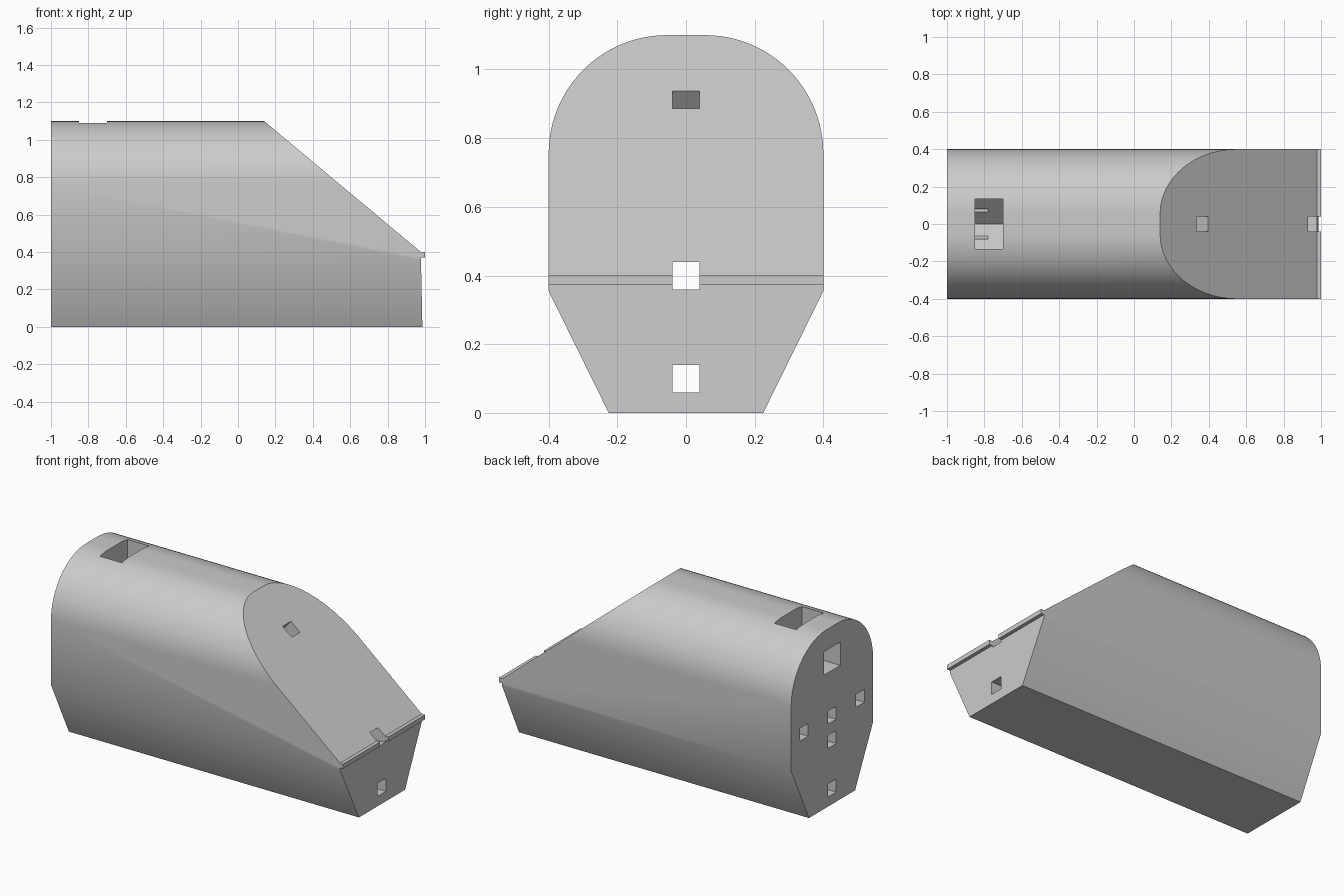
import bpy
import bmesh
from math import cos, sin, pi, atan2
from mathutils import Matrix, Vector

if "Cube" in bpy.data.objects:
    bpy.data.objects.remove(bpy.data.objects["Cube"])

grey = bpy.data.materials.new("plain_grey")
grey.use_nodes = True
grey.diffuse_color = (0.6, 0.6, 0.6, 1)
grey.node_tree.nodes["Principled BSDF"].inputs["Base Color"].default_value = (0.6, 0.6, 0.6, 1)


def prism(name, points, axis, lo, hi):
    """Extrude a 2D outline along x (outline in y, z) or along y (outline in x, z)."""
    bm = bmesh.new()
    verts = [bm.verts.new((lo, a, b) if axis == "x" else (a, lo, b)) for a, b in points]
    face = bm.faces.new(verts)
    new = bmesh.ops.extrude_face_region(bm, geom=[face])["geom"]
    shift = Vector((hi - lo, 0, 0)) if axis == "x" else Vector((0, hi - lo, 0))
    bmesh.ops.translate(bm, vec=shift, verts=[v for v in new if isinstance(v, bmesh.types.BMVert)])
    bmesh.ops.recalc_face_normals(bm, faces=bm.faces)
    mesh = bpy.data.meshes.new(name)
    bm.to_mesh(mesh)
    bm.free()
    mesh.materials.append(grey)
    obj = bpy.data.objects.new(name, mesh)
    bpy.context.collection.objects.link(obj)
    return obj


def combine(target, tool, operation):
    """Apply a boolean to the target and discard the tool."""
    tool.hide_render = True
    mod = target.modifiers.new("cut", "BOOLEAN")
    mod.operation, mod.object, mod.solver = operation, tool, "EXACT"
    bpy.context.view_layer.objects.active = target
    bpy.ops.object.modifier_apply(modifier=mod.name)
    bpy.data.objects.remove(tool)


def bore(y, z, half_w, half_h, lo, hi):
    pts = [(y - half_w, z - half_h), (y + half_w, z - half_h),
           (y + half_w, z + half_h), (y - half_w, z + half_h)]
    return prism("bore", pts, "x", lo, hi)


# Body: arched cross-section with a tapered keel
radius, steps = 0.345, 24
half = [(0.225, 0), (0.4, 0.355)]
half += [(0.055 + radius * cos(i * pi / 2 / steps), 0.755 + radius * sin(i * pi / 2 / steps))
         for i in range(steps + 1)]
body = prism("body", half + [(-y, z) for y, z in reversed(half)], "x", -1, 1.1)

# Side profile: sloped nose ending in a small lip
side = [(-1.2, -0.1), (0.988, -0.1), (0.978, 0.372), (1, 0.372),
        (1, 0.4), (0.978, 0.4), (0.02, 1.2), (-1.2, 1.2)]
combine(body, prism("side_profile", side, "y", -0.6, 0.6), "INTERSECT")

# Roof pocket with a V-shaped floor, and the rear port leading into it
pocket = [(-0.135, 1.2), (0.135, 1.2), (0.135, 0.9), (0, 0.765), (-0.135, 0.9)]
combine(body, prism("pocket", pocket, "x", -0.85, -0.7), "DIFFERENCE")
combine(body, bore(0, 0.9, 0.08, 0.072, -1.1, -0.78), "DIFFERENCE")

# Two full-length channels and three blind rear sockets
for z in (0.1, 0.4):
    combine(body, bore(0, z, 0.04, 0.04, -1.1, 1.1), "DIFFERENCE")
for y in (-0.275, 0, 0.275):
    combine(body, bore(y, 0.55, 0.04, 0.04, -1.1, -0.7), "DIFFERENCE")

# Socket set square to the sloped nose
socket = bore(0, 0, 0.04, 0.04, -0.2, 0.1)
socket.matrix_world = (Matrix.Translation((0.365, 0, 0.912))
                       @ Matrix.Rotation(-atan2(0.838, 0.7), 4, "Y"))
bpy.context.view_layer.update()
combine(body, socket, "DIFFERENCE")

# Smooth the hull, keep the hard edges
bpy.ops.object.select_all(action="DESELECT")
body.select_set(True)
bpy.context.view_layer.objects.active = body
bpy.ops.object.shade_smooth_by_angle(angle=pi / 6)
